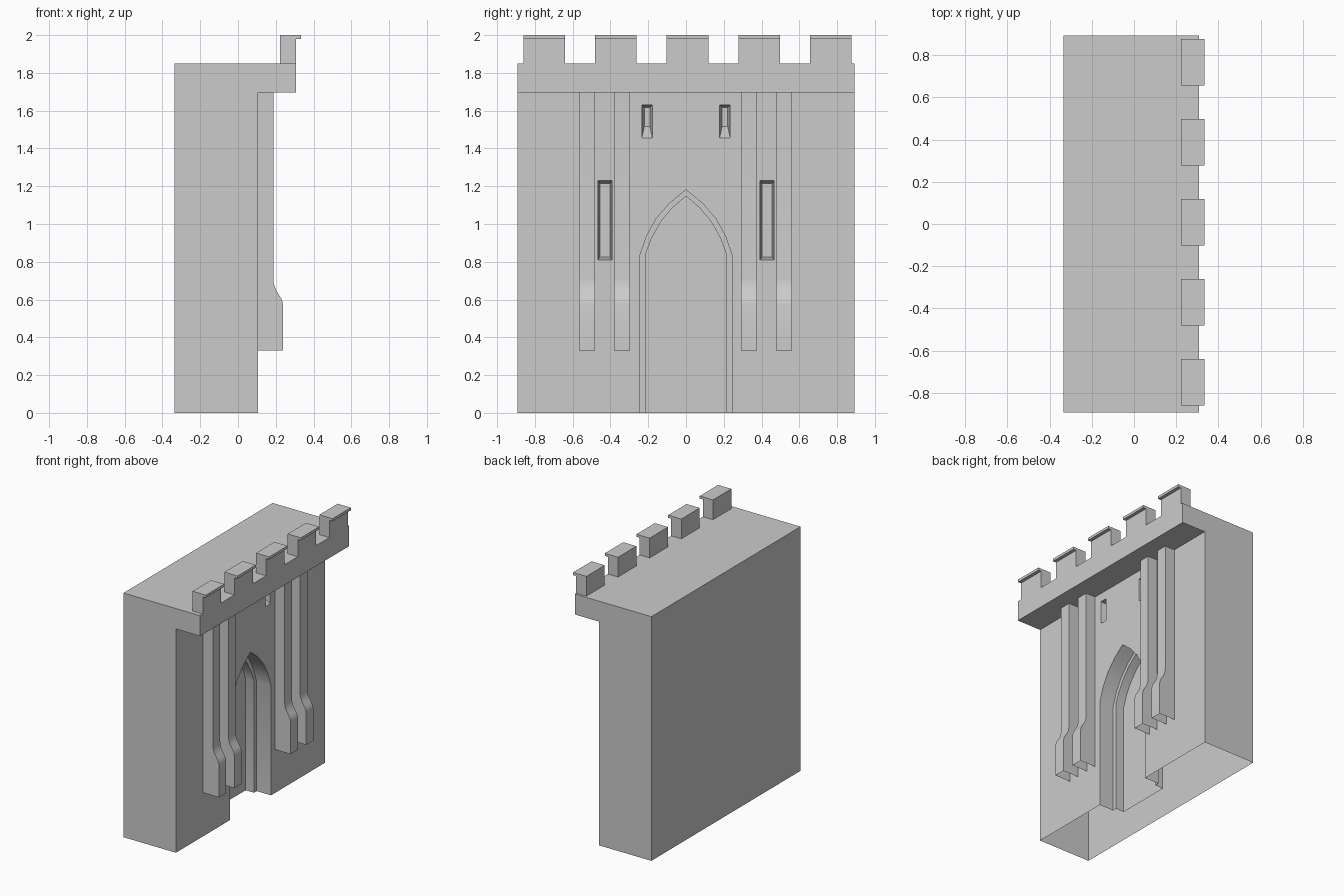
import bpy, bmesh
from mathutils import Vector

if "Cube" in bpy.data.objects:
    bpy.data.objects.remove(bpy.data.objects["Cube"])

FRONT = 0.105          # main wall plane
Y_HALF = 0.893


def loft(name, ring_a, ring_b, skip=None):
    """Closed solid between two matching rings; `skip` = index of a side left open."""
    bm = bmesh.new()
    a = [bm.verts.new(p) for p in ring_a]
    b = [bm.verts.new(p) for p in ring_b]
    n = len(a)
    bm.faces.new(a)
    bm.faces.new(b[::-1])
    for i in range(n):
        j = (i + 1) % n
        if i != skip:
            bm.faces.new((a[j], a[i], b[i], b[j]))
    bmesh.ops.recalc_face_normals(bm, faces=bm.faces)
    mesh = bpy.data.meshes.new(name)
    bm.to_mesh(mesh)
    bm.free()
    ob = bpy.data.objects.new(name, mesh)
    bpy.context.collection.objects.link(ob)
    return ob


def along_y(name, pts, y0, y1, skip=None):
    return loft(name, [(x, y0, z) for x, z in pts], [(x, y1, z) for x, z in pts], skip)


def smooth(ob):
    bpy.ops.object.select_all(action='DESELECT')
    ob.select_set(True)
    bpy.context.view_layer.objects.active = ob
    bpy.ops.object.shade_smooth_by_angle()


# wall block with projecting parapet ledge
wall = along_y("wall", [(-0.335, 0), (FRONT, 0), (FRONT, 1.695), (0.307, 1.695),
                        (0.307, 1.85), (-0.335, 1.85)], -Y_HALF, Y_HALF)

cutters = []


# stepped pointed-arch doorway
def arch_cutter(name, half, back, front):
    pts = half + [(-y, z) for y, z in half[-2::-1]]
    cutters.append(loft(name, [(back, y, z) for y, z in pts],
                        [(front, y, z) for y, z in pts]))


arch_cutter("door_inner_cutter", [(0.213, -0.1), (0.213, 0.843), (0.182, 0.925),
            (0.134, 1.01), (0.075, 1.083), (0, 1.148)], -0.085, 0.1)
arch_cutter("door_outer_cutter", [(0.245, -0.1), (0.245, 0.83), (0.209, 0.935),
            (0.157, 1.029), (0.087, 1.11), (0, 1.18)], -0.015, 0.2)


# splayed window recesses: (half width, z low, z high) outside and inside
def window_cutter(name, yc, outer, inner, depth):
    def ring(s, x):
        w, z0, z1 = s
        return [Vector((x, yc + y, z)) for y, z in
                ((-w, z0), (w, z0), (w, z1), (-w, z1))]
    o, i = ring(outer, FRONT), ring(inner, FRONT - depth)
    o = [p + (p - q) * 0.05 for p, q in zip(o, i)]
    cutters.append(loft(name, i, o))


for side in (-1, 1):
    window_cutter("tall_window_cutter", side * 0.429, (0.037, 0.81, 1.23),
                  (0.027, 0.825, 1.214), 0.08)
    window_cutter("small_window_cutter", side * 0.206, (0.028, 1.455, 1.63),
                  (0.015, 1.515, 1.617), 0.08)

for c in cutters:
    m = wall.modifiers.new(c.name, 'BOOLEAN')
    m.operation = 'DIFFERENCE'
    m.solver = 'EXACT'
    m.object = c
    c.hide_render = True

dg = bpy.context.evaluated_depsgraph_get()
result = bpy.data.meshes.new_from_object(wall.evaluated_get(dg))
wall.modifiers.clear()
wall.data = result
for c in cutters:
    bpy.data.objects.remove(c)

# the shell is open underneath
bm = bmesh.new()
bm.from_mesh(wall.data)
under = [f for f in bm.faces if all(v.co.z < 0.001 for v in f.verts)]
bmesh.ops.delete(bm, geom=under, context='FACES')
bm.to_mesh(wall.data)
bm.free()
smooth(wall)

# pilasters with swept foot, open at the bottom
profile = [(FRONT, 0.33), (0.238, 0.33), (0.238, 0.575), (0.233, 0.597), (0.222, 0.617),
           (0.205, 0.643), (0.195, 0.665), (0.189, 0.69), (0.187, 0.715),
           (0.187, 1.695), (FRONT, 1.695)]
for i, yc in enumerate((-0.524, -0.339, 0.334, 0.519)):
    smooth(along_y(f"pilaster_{i + 1}", profile, yc - 0.043, yc + 0.043, skip=0))

# battlements with a thin front lip
merlon = [(0.222, 1.85), (0.307, 1.85), (0.307, 1.98), (0.333, 1.98),
          (0.333, 2.0), (0.222, 2.0)]
for i in range(5):
    yc = -0.75 + 0.379 * i
    along_y(f"merlon_{i + 1}", merlon, yc - 0.11, yc + 0.11, skip=0)
